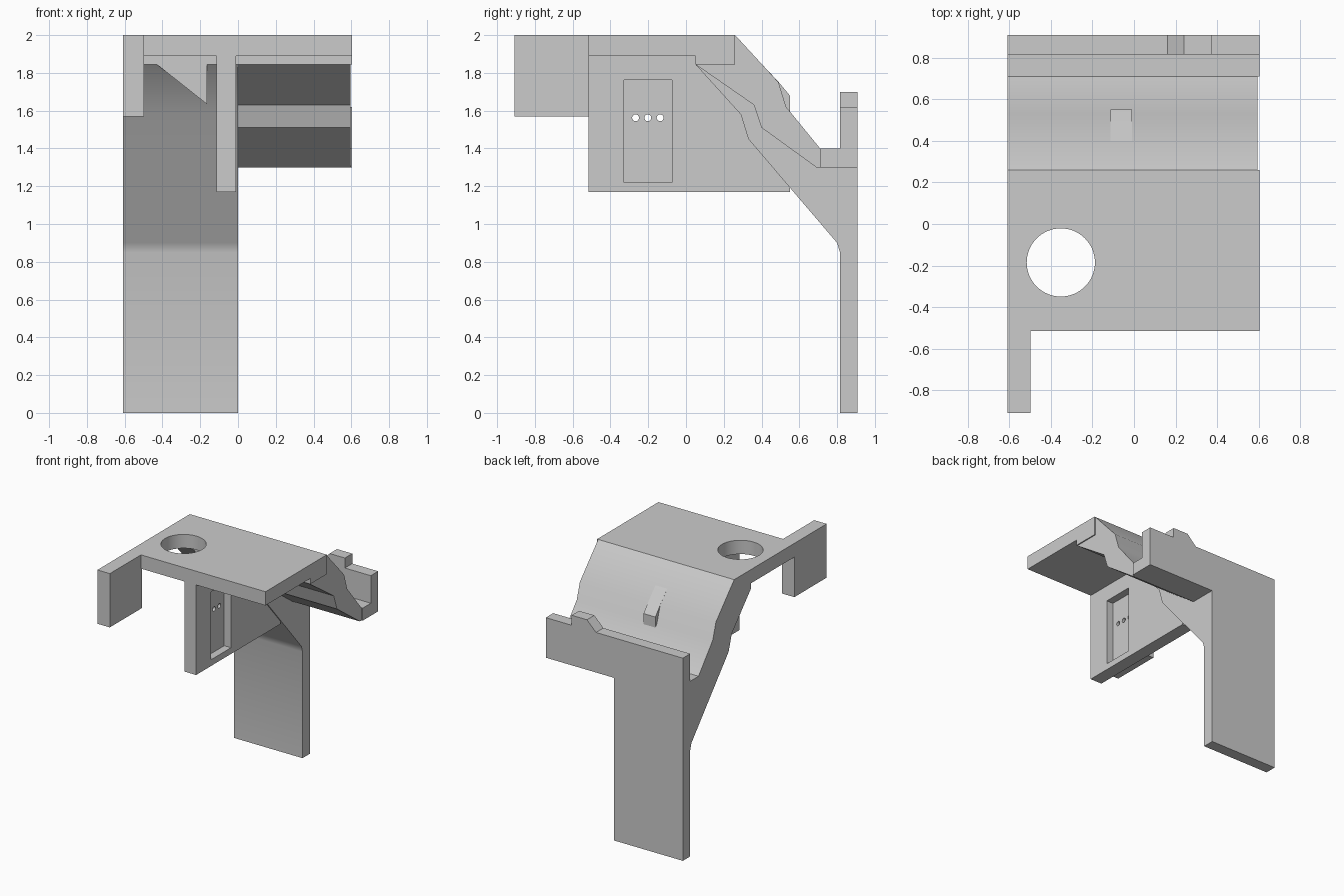
import bpy
import bmesh
import math

cube = bpy.data.objects.get("Cube")
if cube:
    bpy.data.objects.remove(cube, do_unlink=True)

grey = bpy.data.materials.new("plain_grey")
grey.use_nodes = True
GREY = (0.6, 0.6, 0.6, 1)
grey.diffuse_color = GREY
grey.node_tree.nodes["Principled BSDF"].inputs["Base Color"].default_value = GREY


def extrude(name, points, lo, hi, axis="x"):
    """Prism from a (y, z) profile along x, or an (x, z) profile along y."""
    def place(p, d):
        return (d, p[0], p[1]) if axis == "x" else (p[0], d, p[1])
    bm = bmesh.new()
    face = bm.faces.new([bm.verts.new(place(p, lo)) for p in points])
    made = bmesh.ops.extrude_face_region(bm, geom=[face])["geom"]
    for v in made:
        if isinstance(v, bmesh.types.BMVert):
            v.co["xyz".index(axis)] = hi
    bmesh.ops.recalc_face_normals(bm, faces=bm.faces)
    mesh = bpy.data.meshes.new(name)
    bm.to_mesh(mesh)
    bm.free()
    obj = bpy.data.objects.new(name, mesh)
    bpy.context.collection.objects.link(obj)
    mesh.materials.append(grey)
    return obj


def rect(a0, a1, z0, z1):
    return [(a0, z0), (a1, z0), (a1, z1), (a0, z1)]


def cylinder(name, radius, depth, location, rotation=(0, 0, 0)):
    bpy.ops.mesh.primitive_cylinder_add(vertices=64, radius=radius, depth=depth,
                                        location=location, rotation=rotation)
    obj = bpy.context.object
    obj.name = name
    obj.data.materials.append(grey)
    return obj


def cut(target, cutter):
    mod = target.modifiers.new("cut", "BOOLEAN")
    mod.operation = "DIFFERENCE"
    mod.solver = "EXACT"
    mod.object = cutter
    bpy.context.view_layer.objects.active = target
    bpy.ops.object.modifier_apply(modifier=mod.name)
    bpy.data.objects.remove(cutter, do_unlink=True)


LEFT, RIGHT = -0.608, 0.604
FRONT, BACK, LIP = -0.515, 0.908, 0.815

# Top plate with a thicker rear edge and a round opening
plate = extrude("top_plate", [(FRONT, 1.89), (0.05, 1.89), (0.05, 1.845),
                              (0.26, 1.845), (0.26, 2), (FRONT, 2)], LEFT, RIGHT)
cut(plate, cylinder("opening", 0.164, 0.6, (-0.352, -0.185, 1.95)))

# Side arm with its drop
arm = extrude("side_arm", rect(-BACK, -0.5, 1.57, 2), LEFT, -0.498)

# Sloped top surface shared by both ramps, from the shelf up to the plate
slope = [(0.71, 1.40), (0.53, 1.62), (0.49, 1.75), (0.26, 2), (0.26, 1.845)]
lip = [(BACK, 1.62), (LIP, 1.62), (LIP, 1.40)]

# Solid ramp running down into the long leg
leg = extrude("ramp_and_leg", [(0.05, 1.845), (0.29, 1.58), (0.33, 1.45),
                               (0.80, 0.9), (LIP, 0.85), (LIP, 0), (BACK, 0)]
              + lip + slope, LEFT, 0)

# Thin ramp and shelf on the other half
ramp = extrude("thin_ramp", [(0.05, 1.845), (0.36, 1.63), (0.40, 1.51),
                             (0.69, 1.30), (0.71, 1.30)] + slope, 0, 0.595)
shelf = extrude("rear_shelf", [(0.71, 1.30), (BACK, 1.30)] + lip + [(0.71, 1.40)],
                0, RIGHT)

# Raised stop on the lip
stop = extrude("lip_stop", [(0.16, 1.62), (0.375, 1.62), (0.375, 1.70), (0.24, 1.70)],
               LIP, BACK, "y")

# Triangular gusset under the plate
gusset = extrude("gusset", [(-0.43, 1.845), (-0.165, 1.635), (-0.165, 1.845)],
                 0.05, 0.25, "y")

# Hanging panel with a pocket and three small holes
panel = extrude("hanging_panel", [(FRONT, 1.17), (0.55, 1.17), (0.55, 1.68),
                                  (0.49, 1.752), (0.29, 1.965), (FRONT, 1.965)],
                -0.114, -0.01)
cut(panel, extrude("pocket", rect(-0.328, -0.074, 1.22, 1.762), -0.07, 0.1))
for y in (-0.267, -0.202, -0.137):
    cut(panel, cylinder("pin_hole", 0.018, 0.5, (-0.06, y, 1.562),
                        (0, math.pi / 2, 0)))

# Smooth shading with sharp corners kept
bpy.ops.object.select_all(action="DESELECT")
for obj in (plate, arm, leg, ramp, shelf, stop, gusset, panel):
    obj.select_set(True)
bpy.context.view_layer.objects.active = plate
bpy.ops.object.shade_smooth_by_angle(angle=math.radians(30))
